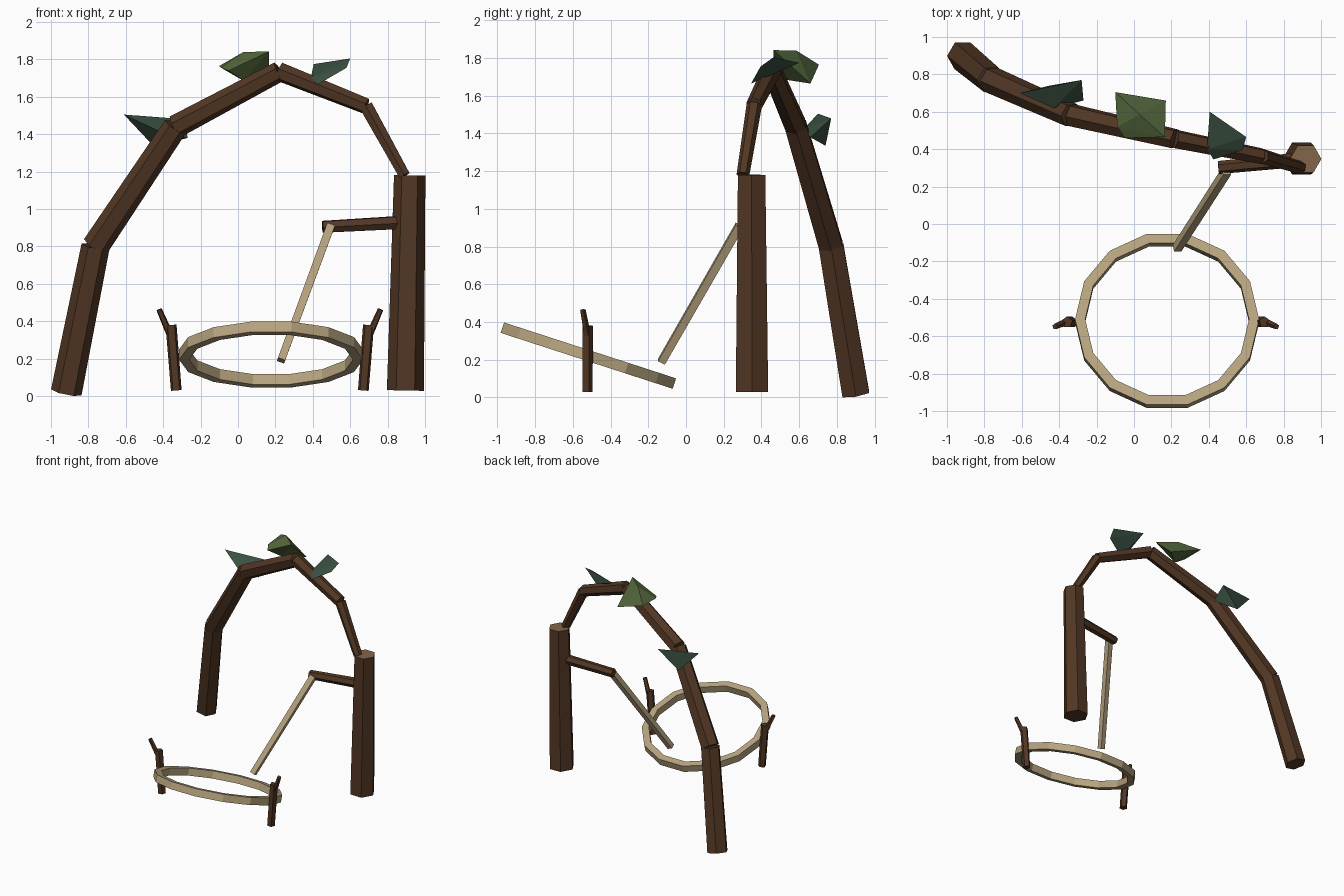
import bpy, bmesh, math
from mathutils import Vector, Matrix

if "Cube" in bpy.data.objects:
    bpy.data.objects.remove(bpy.data.objects["Cube"])


def material(name, hex_code):
    srgb = [int(hex_code[i:i + 2], 16) / 255 for i in (0, 2, 4)]
    lin = [c / 12.92 if c <= 0.04045 else ((c + 0.055) / 1.055) ** 2.4 for c in srgb]
    m = bpy.data.materials.new(name)
    m.diffuse_color = (*lin, 1)
    m.use_nodes = True
    m.node_tree.nodes["Principled BSDF"].inputs["Base Color"].default_value = m.diffuse_color
    return m


BARK = material("dark bark", "523724")
CUT = material("cut wood", "83664a")
PALE = material("pale wood", "b8a580")
GREEN = material("leaf green", "54683c")
DEEP = material("deep leaf green", "3a5041")


def finish(name, bm, *mats):
    bmesh.ops.recalc_face_normals(bm, faces=bm.faces)
    me = bpy.data.meshes.new(name)
    bm.to_mesh(me)
    bm.free()
    for m in mats:
        me.materials.append(m)
    ob = bpy.data.objects.new(name, me)
    bpy.context.collection.objects.link(ob)
    return ob


def rod(name, a, b, r1, r2, mat, sides=6, roll=0.0):
    """Tapered prism running from a to b."""
    a, b = Vector(a), Vector(b)
    d = b - a
    bm = bmesh.new()
    bmesh.ops.create_cone(bm, cap_ends=True, segments=sides,
                          radius1=r1, radius2=r2, depth=d.length)
    turn = Vector((0, 0, 1)).rotation_difference(d).to_matrix().to_4x4()
    bm.transform(Matrix.Translation((a + b) / 2) @ turn @ Matrix.Rotation(roll, 4, 'Z'))
    return finish(name, bm, mat)


# Upright post with a lighter sawn top
post = rod("post", (0.895, 0.35, 0.03), (0.918, 0.348, 1.18), 0.099, 0.084, BARK, 6, math.pi / 6)
post.data.materials.append(CUT)
for f in post.data.polygons:
    if f.normal.z > 0.9:
        f.material_index = 1

# Bent trunk arching over to the post, in straight tapering lengths
path = [(-0.918, 0.9, 0.02), (-0.762, 0.77, 0.8), (-0.335, 0.582, 1.44),
        (0.22, 0.455, 1.735), (0.685, 0.362, 1.55), (0.89, 0.302, 1.18)]
radii = [0.083, 0.073, 0.063, 0.052, 0.041, 0.031]
for i in range(5):
    rod(f"arch_segment_{i + 1}", path[i], path[i + 1], radii[i], radii[i + 1] + 0.003,
        BARK, 6, math.pi / 6)

# Side branch and the pale stick hanging from it
rod("branch", (0.9, 0.345, 0.93), (0.452, 0.302, 0.905), 0.039, 0.035, BARK)
rod("hanging_stick", (0.495, 0.283, 0.91), (0.23, -0.13, 0.19), 0.031, 0.029, PALE, 4, math.radians(65))

# Fourteen-sided ring: rectangle section swept round, tilted back
N, R_OUT, R_IN, H = 14, 0.492, 0.438, 0.029
section = [(R_IN, -H), (R_OUT, -H), (R_OUT, H), (R_IN, H)]
bm = bmesh.new()
loops = []
for i in range(N):
    t = math.tau * i / N
    loops.append([bm.verts.new((r * math.cos(t), r * math.sin(t), z)) for r, z in section])
for i in range(N):
    p, q = loops[i], loops[(i + 1) % N]
    for k in range(4):
        bm.faces.new((p[k], q[k], q[(k + 1) % 4], p[(k + 1) % 4]))
bm.transform(Matrix.Translation((0.177, -0.518, 0.222)) @ Matrix.Rotation(math.radians(-18), 4, 'X'))
finish("ring", bm, PALE)

# Forked stakes either side of the ring
for side, s in (("left", -1), ("right", 1)):
    cx = 0.17
    rod(f"{side}_stake", (cx + s * 0.5, -0.525, 0.03), (cx + s * 0.528, -0.525, 0.38),
        0.03, 0.031, BARK, 5)
    rod(f"{side}_stake_fork", (cx + s * 0.53, -0.522, 0.32), (cx + s * 0.592, -0.548, 0.463),
        0.02, 0.016, BARK, 5)


# Faceted leaf clumps on the arch
def leaf(name, points, mat):
    bm = bmesh.new()
    for p in points:
        bm.verts.new(p)
    res = bmesh.ops.convex_hull(bm, input=bm.verts[:])
    loose = [v for v in bm.verts if not v.link_faces]
    bmesh.ops.delete(bm, geom=loose, context='VERTS')
    finish(name, bm, mat)


leaf("left_leaf", [(-0.61, 0.70, 1.505), (-0.28, 0.77, 1.48), (-0.45, 0.74, 1.335),
                   (-0.27, 0.66, 1.38), (-0.43, 0.62, 1.42)], DEEP)
leaf("top_leaf", [(-0.10, 0.705, 1.765), (0.03, 0.585, 1.84), (0.165, 0.465, 1.842),
                  (0.17, 0.66, 1.665), (-0.05, 0.46, 1.74), (-0.09, 0.52, 1.755),
                  (0.03, 0.53, 1.685)], GREEN)
leaf("right_leaf", [(0.405, 0.60, 1.775), (0.60, 0.465, 1.805), (0.58, 0.395, 1.755),
                    (0.425, 0.345, 1.665), (0.39, 0.40, 1.705)], DEEP)
